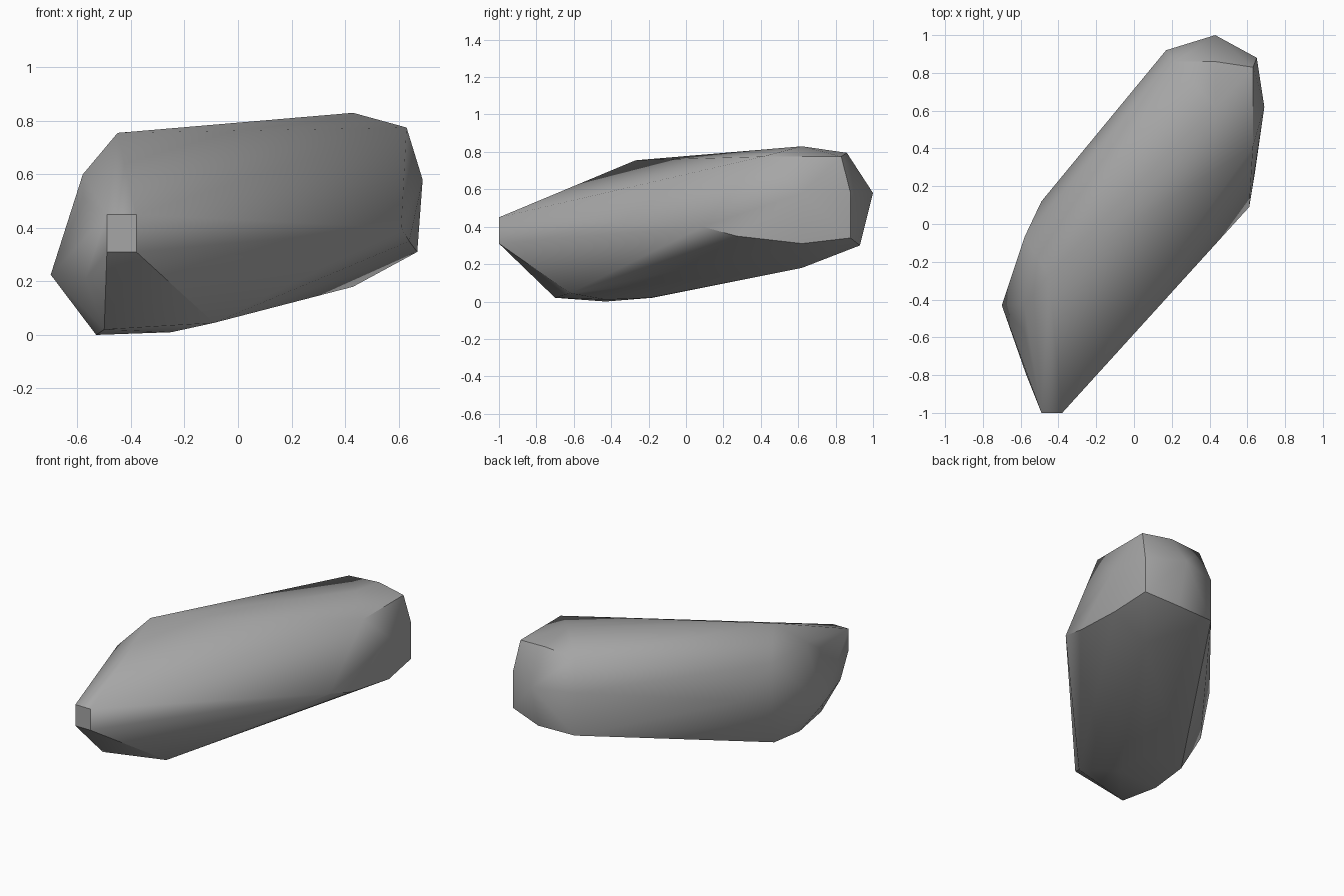
import bpy
import bmesh
import math

# Remove the default cube only
default_cube = bpy.data.objects.get("Cube")
if default_cube:
    bpy.data.objects.remove(default_cube, do_unlink=True)


def make_material(name, color):
    material = bpy.data.materials.new(name)
    material.use_nodes = True
    material.diffuse_color = color
    shader = material.node_tree.nodes["Principled BSDF"]
    shader.inputs["Base Color"].default_value = color
    shader.inputs["Roughness"].default_value = 0.9
    return material


# Chiselled corners of the boulder, grouped by the region they shape
nose = [(x, -1, z) for x in (-.49, -.38) for z in (.31, .45)]
crown = [(-.45, -.27, .755), (.43, .62, .83), (.43, .86, .795),
         (.21, .86, .78), (.63, .83, .775), (.63, .41, .775)]
left_flank = [(.69, .62, .58), (.65, .88, .58), (.65, .88, .34),
              (.67, .62, .31), (.64, .27, .35), (.61, .09, .4)]
back_end = [(.43, 1, .58), (.17, .92, .58), (.17, .92, .3), (.43, .93, .3)]
right_flank = [(-.58, -.07, .6), (-.58, -.43, .6), (-.58, -.57, .51),
               (-.49, .12, .4), (-.58, -.07, .2), (-.7, -.43, .225),
               (-.57, -.8, .21)]
underside = [(-.53, -.43, 0), (-.5, -.7, .02), (-.52, -.18, .02),
             (-.25, -.43, .01), (-.25, -.19, .02), (-.09, -.62, .045),
             (.43, .62, .18)]


def build_boulder(name, regions, material):
    bm = bmesh.new()
    for region in regions:
        for corner in region:
            bm.verts.new(corner)
    # Wrap the corners in a faceted skin and drop any that fall inside it
    hull = bmesh.ops.convex_hull(bm, input=bm.verts[:])
    inside = [v for v in bm.verts if not v.link_faces]
    bmesh.ops.delete(bm, geom=inside, context="VERTS")
    # Merge coplanar triangles into broad facets
    bmesh.ops.dissolve_limit(bm, angle_limit=math.radians(1),
                             verts=bm.verts[:], edges=bm.edges[:])
    bmesh.ops.recalc_face_normals(bm, faces=bm.faces[:])
    mesh = bpy.data.meshes.new(name)
    bm.to_mesh(mesh)
    bm.free()
    mesh.materials.append(material)
    boulder = bpy.data.objects.new(name, mesh)
    bpy.context.collection.objects.link(boulder)
    return boulder


stone = make_material("stone_grey", (.38, .38, .38, 1))
boulder = build_boulder(
    "boulder",
    (nose, crown, left_flank, back_end, right_flank, underside),
    stone)

# Soft facets with crisp main ridges
bpy.ops.object.select_all(action="DESELECT")
boulder.select_set(True)
bpy.context.view_layer.objects.active = boulder
bpy.ops.object.shade_smooth_by_angle(angle=math.radians(40))
